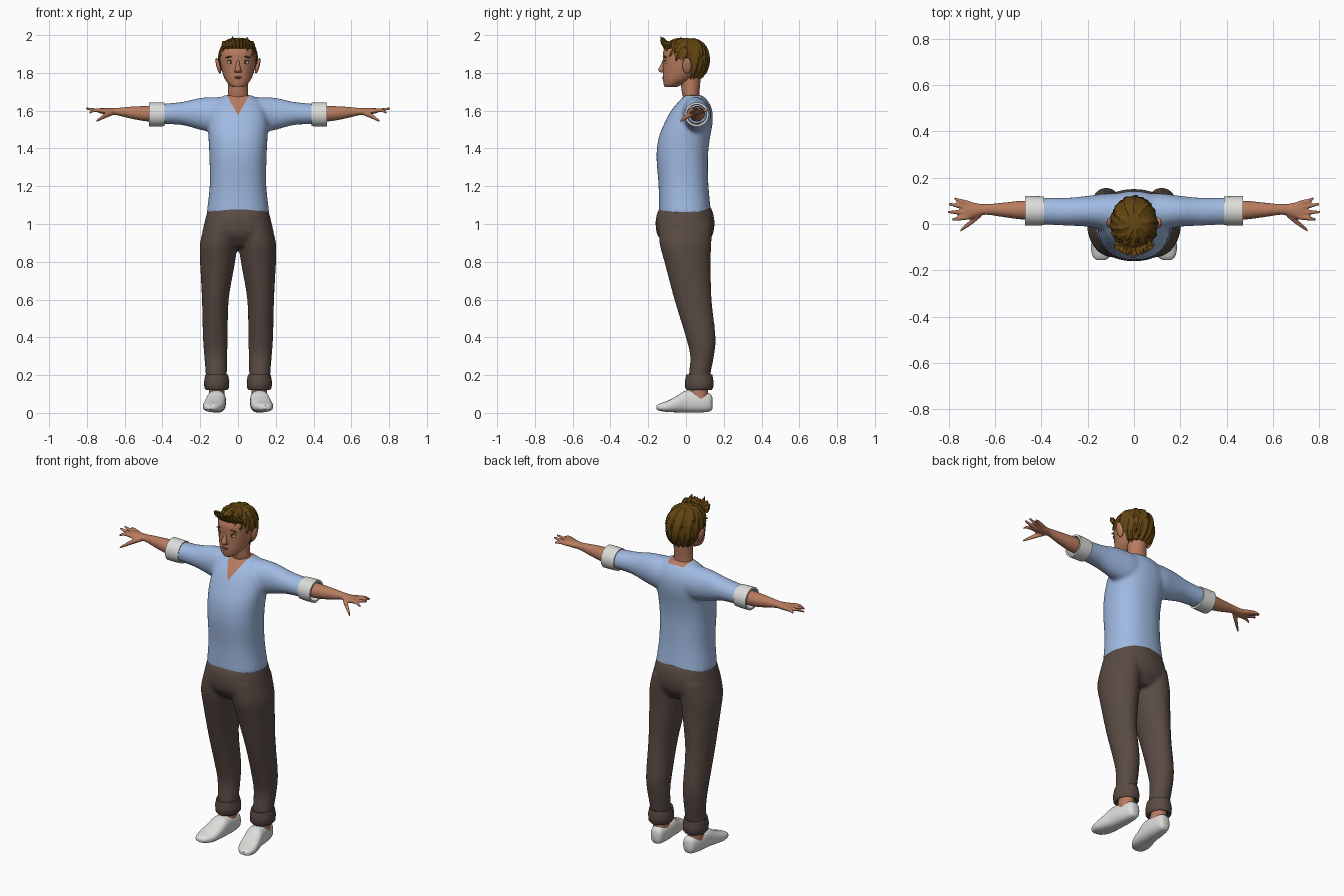
import bpy, bmesh, math, random
from mathutils import Matrix, Vector

random.seed(4)
if "Cube" in bpy.data.objects:
    bpy.data.objects.remove(bpy.data.objects["Cube"])


def material(name, r, g, b):
    m = bpy.data.materials.new(name)
    m.use_nodes = True
    m.diffuse_color = (r, g, b, 1)
    node = next(x for x in m.node_tree.nodes if x.type == 'BSDF_PRINCIPLED')
    node.inputs["Base Color"].default_value = (r, g, b, 1)
    node.inputs["Roughness"].default_value = 0.8
    return m


SKIN = material("warm skin", .48, .2, .115)
BLUE = material("light blue cloth", .35, .49, .76)
WHITE = material("off white", .72, .72, .7)
BROWN = material("dark brown cloth", .1, .07, .057)
GREY = material("mid grey", .24, .24, .24)
HAIR = material("brown hair", .125, .06, .006)
EYE = material("eye white", .62, .58, .42)
IRIS = material("dark iris", .05, .04, .015)
LIPS = material("lip red", .3, .1, .065)


def spline(rings, k):
    """Smoothly interpolate ring values, passing through each given ring."""
    out = []
    for i in range(len(rings) - 1):
        p = [rings[max(i - 1, 0)], rings[i], rings[i + 1], rings[min(i + 2, len(rings) - 1)]]
        for j in range(k):
            t = j / k
            out.append([b + .5 * t * (c - a + t * (2 * a - 5 * b + 4 * c - d + t * (3 * (b - c) + d - a)))
                        for a, b, c, d in zip(*p)])
    return out + [list(rings[-1])]


def loft(bm, rings, axis='z', side=1, n=24, k=4, power=2, closed=False):
    """Skin over elliptical rings (position, centre a, centre b, radius a, radius b)."""
    loops = []
    for t, a, b, ra, rb in spline(rings, k):
        loop = []
        for i in range(n):
            c, s = math.cos(math.tau * i / n), math.sin(math.tau * i / n)
            u = a + ra * math.copysign(abs(c) ** (2 / power), c)
            v = b + rb * math.copysign(abs(s) ** (2 / power), s)
            x, y, z = {'z': (u, v, t), 'x': (t, u, v), 'y': (u, t, v)}[axis]
            loop.append(bm.verts.new((x * side, y, z)))
        loops.append(loop)
    pairs = list(zip(loops, loops[1:]))
    if closed:
        pairs.append((loops[-1], loops[0]))
    else:
        bm.faces.new(loops[0])
        bm.faces.new(loops[-1])
    for p, q in pairs:
        for i in range(n):
            j = (i + 1) % n
            bm.faces.new((p[i], p[j], q[j], q[i]))


def ball(bm, centre, radii, tilt=0, axis='Y'):
    m = Matrix.Translation(centre) @ Matrix.Rotation(tilt, 4, axis) @ Matrix.Diagonal((*radii, 1))
    bmesh.ops.create_uvsphere(bm, u_segments=16, v_segments=10, radius=1, matrix=m)


def finish(name, bm, *mats, angle=50, voxel=0):
    """Make the object; a voxel size fuses overlapping lofts into one skin."""
    bmesh.ops.recalc_face_normals(bm, faces=bm.faces[:])
    me = bpy.data.meshes.new(name)
    bm.to_mesh(me)
    bm.free()
    ob = bpy.data.objects.new(name, me)
    bpy.context.collection.objects.link(ob)
    if voxel:
        mod = ob.modifiers.new("fuse", 'REMESH')
        mod.mode, mod.voxel_size = 'VOXEL', voxel
        mod = ob.modifiers.new("relax", 'SMOOTH')
        mod.factor, mod.iterations = .5, 6
        bpy.context.view_layer.update()
        dg = bpy.context.evaluated_depsgraph_get()
        ob.data = bpy.data.meshes.new_from_object(ob.evaluated_get(dg))
        ob.modifiers.clear()
    ob.data.materials.clear()
    for m in mats:
        ob.data.materials.append(m)
    ob.data.polygons.foreach_set("use_smooth", [angle > 0] * len(ob.data.polygons))
    if angle:
        ob.data.set_sharp_from_angle(angle=math.radians(angle))
    return ob


# Shirt: torso and sleeves fused
bm = bmesh.new()
loft(bm, [(1.055, 0, -.005, .166, .138), (1.2, 0, -.013, .15, .132), (1.35, 0, -.02, .151, .136),
          (1.45, 0, -.01, .156, .136), (1.53, 0, .012, .16, .128), (1.6, 0, .03, .15, .109),
          (1.65, 0, .04, .12, .077), (1.682, 0, .038, .07, .046)], n=40, power=2.3)
for s in (1, -1):
    loft(bm, [(.04, .045, 1.575, .085, .097), (.12, .052, 1.577, .08, .095), (.2, .055, 1.583, .067, .085),
              (.3, .053, 1.585, .06, .061), (.42, .057, 1.582, .058, .053)], 'x', s)
shirt = finish("shirt", bm, BLUE, SKIN, voxel=.01)

# Open neckline: cut a V in the shirt front and colour it as skin
bm = bmesh.new()
bm.from_mesh(shirt.data)
for s in (1, -1):
    bmesh.ops.bisect_plane(bm, geom=bm.verts[:] + bm.edges[:] + bm.faces[:],
                           plane_co=(0, 0, 1.575), plane_no=(s, 0, -.56))
for f in bm.faces:
    x, y, z = f.calc_center_median()
    f.material_index = int(abs(x) < .56 * (z - 1.575) and (y < .03 or z > 1.668))
bm.to_mesh(shirt.data)
bm.free()

# Trousers: hips and legs fused
bm = bmesh.new()
loft(bm, [(.88, 0, 0, .17, .1), (.94, 0, -.005, .19, .145), (1, 0, -.005, .179, .156),
          (1.05, 0, -.005, .167, .15), (1.09, 0, -.003, .155, .134)], n=40, power=2.2)
for s in (1, -1):
    loft(bm, [(.14, .115, .07, .055, .055), (.2, .115, .072, .056, .057), (.3, .118, .085, .061, .063),
              (.4, .12, .078, .066, .079), (.6, .12, .037, .071, .099), (.8, .108, .008, .093, .123),
              (.9, .102, -.003, .099, .138), (1, .09, -.003, .085, .14)], 'z', s)
finish("trousers", bm, BROWN, voxel=.01)

for s, label in ((1, "left"), (-1, "right")):
    # Rolled sleeve and trouser cuffs
    bm = bmesh.new()
    loft(bm, [(x, .057, 1.58, r, r) for x, r in
              ((.39, .05), (.39, .062), (.43, .064), (.472, .064), (.472, .053), (.43, .05))],
         'x', s, n=32, k=1, closed=True)
    finish(label + "_sleeve_cuff", bm, WHITE)
    bm = bmesh.new()
    loft(bm, [(z, .113, .07, r, r + .009) for z, r in
              ((.2, .05), (.203, .06), (.165, .067), (.132, .065), (.122, .057), (.13, .045))],
         'z', s, n=32, k=1, closed=True)
    finish(label + "_trouser_cuff", bm, BROWN)

    # Forearm, palm, fingers and thumb fused
    bm = bmesh.new()
    loft(bm, [(.4, .057, 1.583, .041, .041), (.48, .06, 1.584, .041, .041), (.56, .061, 1.589, .032, .033),
              (.64, .063, 1.595, .023, .02), (.68, .06, 1.595, .03, .019), (.71, .059, 1.598, .038, .017),
              (.735, .059, 1.6, .036, .013)], 'x', s)
    for y0, x1, y1, z1 in ((.088, .778, .112, 1.598), (.07, .802, .086, 1.612),
                           (.05, .806, .052, 1.612), (.031, .788, .018, 1.588)):
        loft(bm, [(.71, y0, 1.598, .012, .012), (.755, (y0 + y1) / 2, 1.603, .0105, .0105),
                  (x1, y1, z1, .006, .006)], 'x', s, n=12)
    loft(bm, [(.66, .045, 1.59, .014, .014), (.7, .012, 1.575, .014, .015),
              (.75, -.028, 1.545, .007, .007)], 'x', s, n=12)
    finish(label + "_arm", bm, SKIN, voxel=.005)

    # Ankle and slip-on shoe with grey instep
    bm = bmesh.new()
    loft(bm, [(.07, .112, .068, .042, .05), (.16, .113, .07, .042, .045)], 'z', s)
    finish(label + "_ankle", bm, SKIN)
    bm = bmesh.new()
    loft(bm, [(.14, .105, .052, .018, .03), (.125, .106, .055, .036, .047), (.07, .11, .057, .046, .055),
              (0, .115, .06, .051, .058), (-.05, .123, .046, .055, .043), (-.1, .132, .034, .054, .029),
              (-.14, .14, .03, .038, .019), (-.156, .143, .029, .018, .009)], 'y', s, n=32, power=2.5)
    bm.normal_update()
    for f in bm.faces:
        c = f.calc_center_median()
        f.material_index = int(-.075 < c.y < .02 and f.normal.z > .25 and c.z > .05)
    finish(label + "_shoe", bm, WHITE, GREY)

# Neck and head
bm = bmesh.new()
loft(bm, [(1.62, 0, .04, .055, .035), (1.68, 0, .026, .054, .044), (1.73, 0, .024, .052, .05),
          (1.8, 0, .025, .055, .055)])
finish("neck", bm, SKIN)
bm = bmesh.new()
loft(bm, [(1.724, 0, -.082, .028, .03), (1.74, 0, -.068, .05, .05), (1.77, 0, -.042, .071, .08),
          (1.81, 0, -.02, .085, .102), (1.86, 0, -.011, .095, .111), (1.91, 0, -.01, .095, .111),
          (1.945, 0, -.008, .078, .092), (1.968, 0, -.005, .04, .05)], n=32)
# Nose
loft(bm, [(1.872, 0, -.113, .007, .009), (1.845, 0, -.12, .009, .013), (1.816, 0, -.127, .016, .021),
          (1.801, 0, -.121, .014, .012)], n=14)
for s in (1, -1):
    ball(bm, (s * .012, -.12, 1.809), (.008, .01, .008))
finish("head", bm, SKIN)

bm = bmesh.new()
ball(bm, (0, -.117, 1.778), (.022, .009, .004))
ball(bm, (0, -.117, 1.771), (.016, .009, .005))
finish("mouth", bm, LIPS)

# Ears, eyes and brows
for s, label in ((1, "left"), (-1, "right")):
    for part, mat, centre, radii, tilt in (
            ("ear", SKIN, (.104, .005, 1.838), (.011, .024, .043), .25),
            ("eye", EYE, (.039, -.106, 1.855), (.018, .0085, .009), 0),
            ("iris", IRIS, (.039, -.112, 1.856), (.007, .004, .007), 0),
            ("eyelid", IRIS, (.039, -.107, 1.865), (.02, .008, .0028), .1),
            ("brow", HAIR, (.042, -.108, 1.886), (.025, .009, .0045), .25)):
        bm = bmesh.new()
        ball(bm, (s * centre[0], *centre[1:]), radii, s * tilt)
        finish(label + "_" + part, bm, mat)

# Hairline: how far hair reaches down from the crown (angle 0 is the back)
HAIRLINE = ((0, 2.65), (60, 2.6), (80, 1.9), (95, 1.65), (115, 1.45), (140, 1.1), (180, .97))


def reach(a):
    d = abs(math.degrees(math.remainder(a, math.tau)))
    for (d0, p0), (d1, p1) in zip(HAIRLINE, HAIRLINE[1:]):
        if d <= d1:
            return p0 + (p1 - p0) * (d - d0) / (d1 - d0)
    return HAIRLINE[-1][1]


def scalp(a, p, lift=1):
    r = max(math.sin(p), 0) ** .7 * lift
    return Vector((.101 * r * math.sin(a), .123 * r * math.cos(a) - .002, 1.87 + .113 * math.cos(p) * lift))


# Hair cap
bm = bmesh.new()
N, ROWS = 30, 8
grid = [[bm.verts.new(scalp(math.tau * i / N, max(.03, reach(math.tau * i / N) * j / ROWS)))
         for i in range(N)] for j in range(ROWS + 1)]
bm.faces.new(grid[0])
for p, q in zip(grid, grid[1:]):
    for i in range(N):
        bm.faces.new((p[i], p[i - 1], q[i - 1], q[i]))
finish("hair_cap", bm, HAIR, angle=40)

# Layered pointed locks sweeping down from the crown
bm = bmesh.new()
for count, start, end, width in ((9, .08, .55, .45), (13, .35, .85, .3), (18, .6, 1.03, .2)):
    for i in range(count):
        a0 = math.tau * (i + random.uniform(-.2, .2)) / count
        full = reach(a0)
        rows = []
        for j in range(6):
            t = j / 5
            p = max(.06, full * (start + (end - start) * t))
            a, w = a0 + .22 * t, width * (1 - t ** 2.5) + .01
            rows.append([bm.verts.new(scalp(a + w * e, p, lift))
                         for e, lift in ((-1, .99), (0, 1.035 + .025 * t), (1, .99))])
        for p, q in zip(rows, rows[1:]):
            for e in (0, 1):
                bm.faces.new((p[e], p[e + 1], q[e + 1], q[e]))
finish("hair_locks", bm, HAIR, angle=0)

# Tousled fringe
bm = bmesh.new()
for i in range(9):
    x = -.072 + .018 * i
    y = -.108 + 4.5 * x * x
    top = 1.982 + random.uniform(-.012, .016) - 3 * x * x
    lean = random.uniform(-.012, .014)
    loft(bm, [(1.93, x, y, .012, .009), (1.95, x, y - .006, .018, .017),
              (1.968, x + lean / 2, y - .016, .013, .012), (top, x + lean, y - .028, .002, .002)], n=5, k=1)
finish("hair_fringe", bm, HAIR, angle=0)
